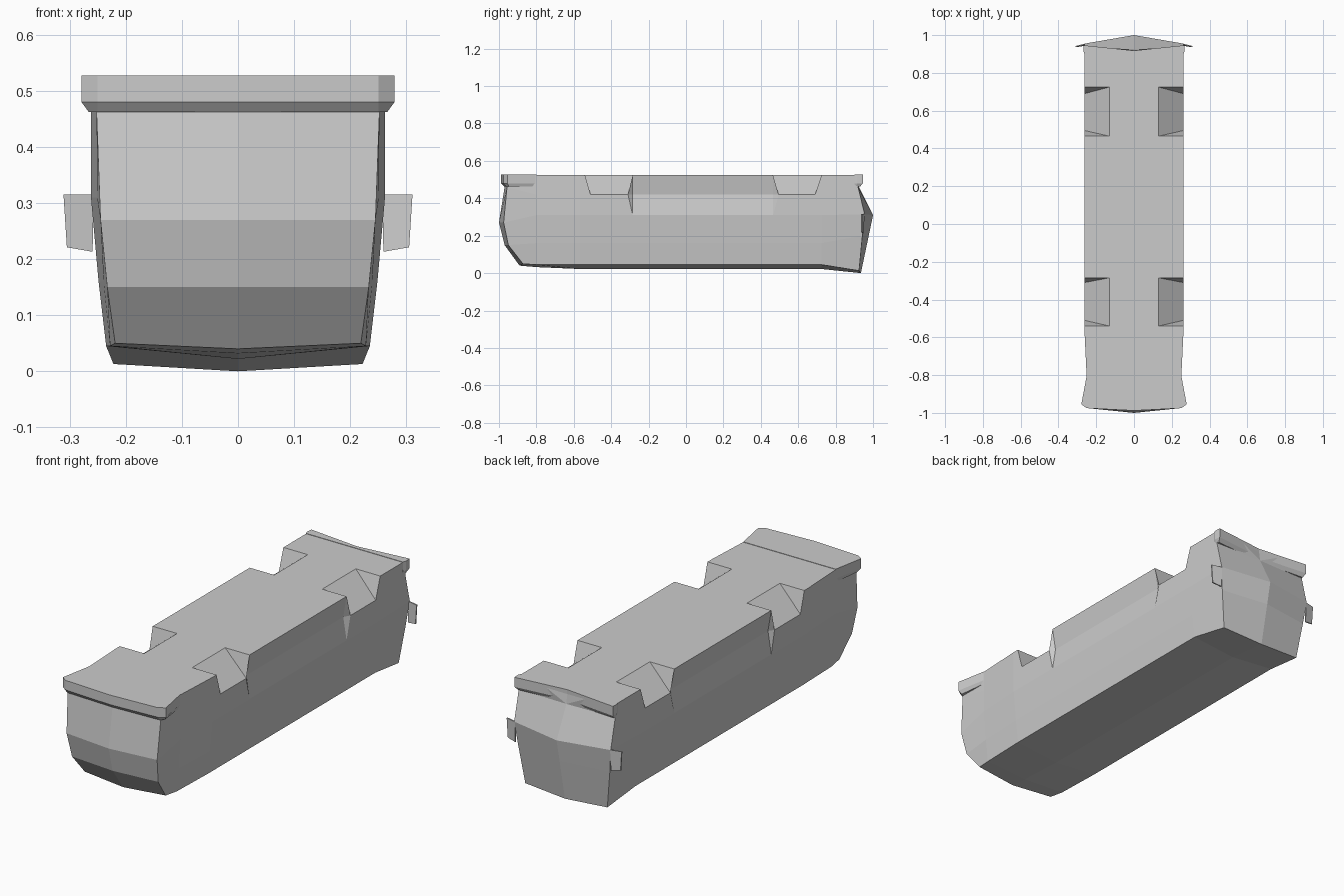
import bpy, bmesh
from mathutils import Vector

if "Cube" in bpy.data.objects:
    bpy.data.objects.remove(bpy.data.objects["Cube"])

grey = bpy.data.materials.new("plain grey")
grey.use_nodes = True
grey.diffuse_color = (0.6, 0.6, 0.6, 1)
grey.node_tree.nodes["Principled BSDF"].inputs["Base Color"].default_value = grey.diffuse_color


def make(name, faces):
    """Build an object from half-side polygons, mirrored across x = 0."""
    bm = bmesh.new()
    for side in (1, -1):
        for face in faces:
            bm.faces.new([bm.verts.new((x * side, y, z)) for x, y, z in face])
    bmesh.ops.remove_doubles(bm, verts=bm.verts, dist=0.0005)
    bmesh.ops.dissolve_degenerate(bm, edges=bm.edges, dist=0.0005)
    bmesh.ops.recalc_face_normals(bm, faces=bm.faces)
    mesh = bpy.data.meshes.new(name)
    bm.to_mesh(mesh)
    bm.free()
    mesh.materials.append(grey)
    obj = bpy.data.objects.new(name, mesh)
    bpy.context.collection.objects.link(obj)
    return obj


def strips(a, b):
    """Quads joining two rows of points."""
    return [(a[i], a[i + 1], b[i + 1], b[i]) for i in range(len(a) - 1)]


ROOF = 0.525


def ring(y, w=0.262, s=0.235, lift=0.0, shift=0.0, recess=0.0):
    """Half cross-section from roof centre, round the side, to the keel."""
    return [(0, y, ROOF), (0.13, y, ROOF), (w, y, ROOF),
            (w - recess, y + shift, 0.42), (w, y, 0.31),
            ((w + s) / 2, y, 0.16), (s, y, 0.045), (0, y, 0.022 + lift)]


# Curved end rings and their centre lines
front = [(0, -0.968, ROOF), (0.13, -0.962, ROOF), (0.25, -0.955, ROOF),
         (0.252, -0.957, 0.46), (0.245, -0.975, 0.27), (0.233, -0.95, 0.15),
         (0.219, -0.872, 0.05), (0, -0.89, 0.04)]
front_mid = [(0, -0.97, 0.46), (0, -1.0, 0.27), (0, -0.97, 0.15), front[-1]]
rear = [(0, 0.915, ROOF), (0.13, 0.93, ROOF), (0.262, 0.943, ROOF),
        (0.261, 0.92, 0.46), (0.261, 0.955, 0.315), (0.248, 0.943, 0.2),
        (0.222, 0.925, 0.013), (0, 0.935, 0)]
rear_mid = [(0, 0.925, 0.46), (0, 1.0, 0.31), (0, 0.977, 0.2), rear[-1]]

# Stations along the length; True marks a roof notch after that station
DEEP = 0.018
stations = [
    (front, False),
    (ring(-0.8, 0.251, 0.228, lift=0.01), False),
    (ring(-0.57), False),
    (ring(-0.54, shift=0.03), True),
    (ring(-0.285, shift=-0.025), False),
    (ring(-0.285, recess=DEEP), False),
    (ring(0.465, recess=DEEP), False),
    (ring(0.465, shift=0.03), True),
    (ring(0.725, shift=-0.035), False),
    (rear, False),
]

body = []
for (a, notch), (b, _) in zip(stations, stations[1:]):
    if notch:
        # sloping floor, with a triangular wall at each end
        body += strips(a[:2], b[:2]) + strips(a[3:], b[3:])
        body.append((a[1], a[3], b[3], b[1]))
        body += [(r[1], r[2], r[3]) for r in (a, b)]
    else:
        body += strips(a, b)

# End faces
for end, mid in ((front, front_mid), (rear, rear_mid)):
    body += strips(end[3:7], mid)
    body += [(end[0], end[1], mid[0]), (end[1], end[2], end[3]),
             (end[1], end[3], mid[0])]
make("body_shell", body)


def brim(name, outline, inset):
    """Band under the roof edge: upright face, then a sloping underside."""
    top = [(x, y, 0.527) for x, y in outline]
    mid = [(x, y, 0.48) for x, y in outline]
    low = [(x, y, 0.462) for x, y in inset]
    hub = (0, outline[0][1], 0)
    faces = strips(top, mid) + strips(mid, low)
    for row in (top, low):
        faces.append(row + [(0, hub[1], row[0][2])])
    # closing wall inside the body
    first = [top[0], mid[0], low[0], (0, hub[1], 0.462), (0, hub[1], 0.527)]
    faces.append(first)
    return make(name, faces)


brim("front_brim",
     [(0.25, -0.8), (0.279, -0.955), (0.25, -0.975), (0, -0.988)],
     [(0.248, -0.8), (0.266, -0.945), (0.25, -0.962), (0, -0.972)])
brim("rear_brim",
     [(0.262, 0.9), (0.268, 0.915), (0.266, 0.946), (0, 0.918)],
     [(0.258, 0.9), (0.26, 0.91), (0.258, 0.93), (0, 0.912)])

# Thin ear plates beside the rear corners
plate = [(0.258, 0.955, 0.315), (0.311, 0.942, 0.315),
         (0.305, 0.942, 0.221), (0.259, 0.95, 0.213)]
back = [tuple(Vector(p) - Vector((0, 0.006, 0))) for p in plate]
make("side_mirrors", [plate, back] + strips(plate + plate[:1], back + back[:1]))
